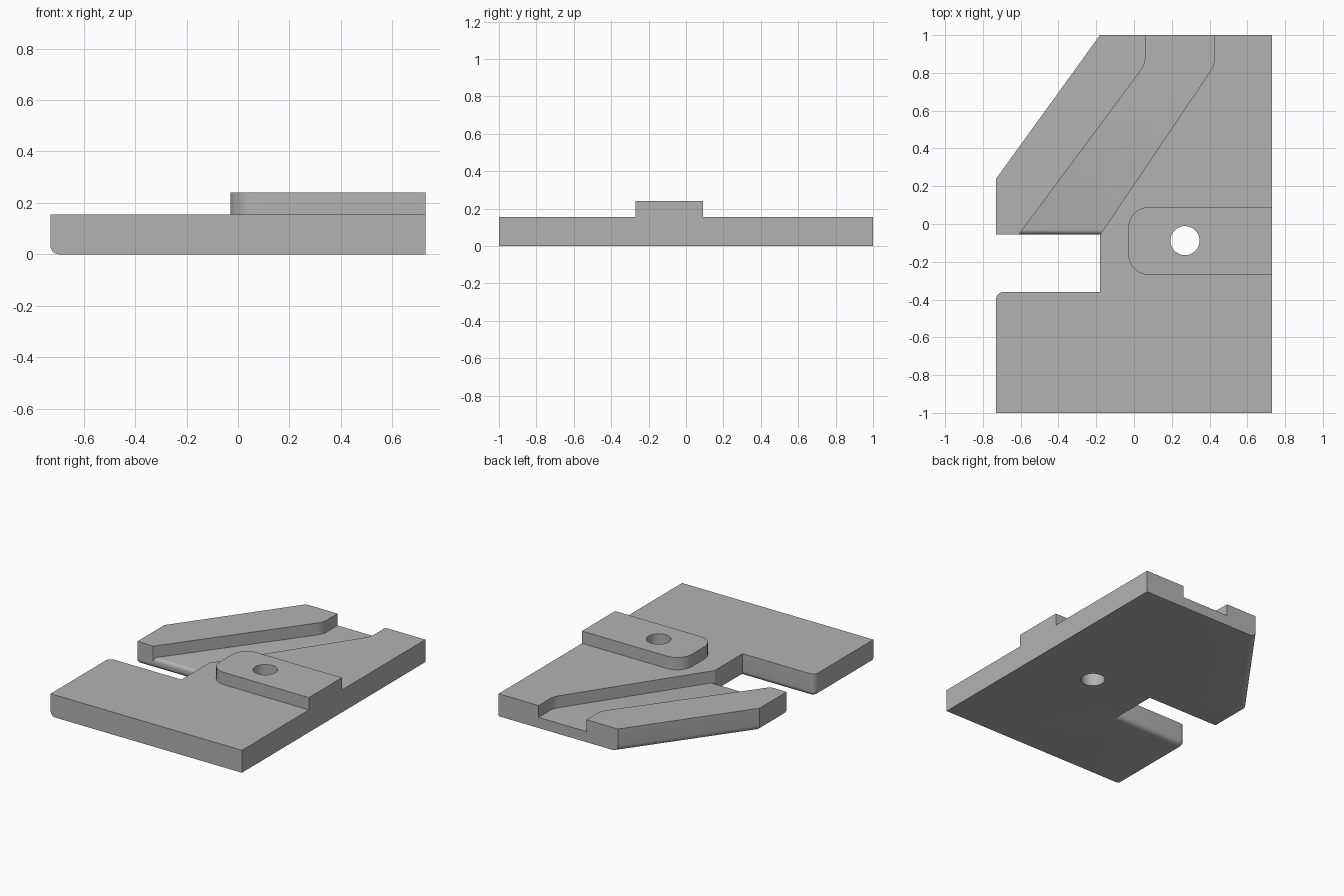
import bpy, bmesh
from math import sin, cos, pi
from mathutils import Vector

cube = bpy.data.objects.get("Cube")
if cube:
    bpy.data.objects.remove(cube, do_unlink=True)

THICK, FLOOR, TOP = 0.155, 0.073, 0.24
ROUND, LIP = 0.035, 0.025

grey = bpy.data.materials.new("plain grey")
grey.use_nodes = True
grey.diffuse_color = (0.45, 0.45, 0.45, 1)
grey.node_tree.nodes["Principled BSDF"].inputs["Base Color"].default_value = grey.diffuse_color


def outline(points, steps=8):
    """Closed 2D path; a point's third number is its fillet radius."""
    path = []
    for i, (x, y, r) in enumerate(points):
        p = Vector((x, y))
        if not r:
            path.append(p)
            continue
        a = (Vector(points[i - 1][:2]) - p).normalized()
        b = (Vector(points[(i + 1) % len(points)][:2]) - p).normalized()
        half = a.angle(b) / 2
        centre = p + (a + b).normalized() * r / sin(half)
        start = p + a * r * cos(half) / sin(half) - centre
        end = p + b * r * cos(half) / sin(half) - centre
        for k in range(steps + 1):
            d = start.lerp(end, k / steps) if k in (0, steps) else start.slerp(end, k / steps)
            path.append(centre + d.normalized() * r)
    return path


def prism(name, path, low, high, axes=lambda u, v, w: (u, v, w)):
    """Extrude a 2D path between two levels."""
    bm = bmesh.new()
    face = bm.faces.new([bm.verts.new(axes(p[0], p[1], low)) for p in path])
    new = bmesh.ops.extrude_face_region(bm, geom=[face])["geom"]
    shift = Vector(axes(0, 0, high)) - Vector(axes(0, 0, low))
    bmesh.ops.translate(bm, vec=shift, verts=[g for g in new if isinstance(g, bmesh.types.BMVert)])
    bmesh.ops.recalc_face_normals(bm, faces=bm.faces)
    mesh = bpy.data.meshes.new(name)
    bm.to_mesh(mesh)
    bm.free()
    mesh.materials.append(grey)
    obj = bpy.data.objects.new(name, mesh)
    bpy.context.collection.objects.link(obj)
    return obj


# Slotted base plate
plate = prism("slotted_plate", outline([
    (-0.73, -1, 0), (0.73, -1, 0), (0.73, 1, 0), (-0.18, 1, 0), (-0.73, 0.24, 0),
    (-0.73, -0.055, 0), (-0.18, -0.055, 0), (-0.18, -0.36, 0), (-0.73, -0.36, 0.04)]), 0, THICK)

# Rounded lower edges, except along the front and back ends
bm = bmesh.new()
bm.from_mesh(plate.data)
low_edges = [e for e in bm.edges if all(v.co.z < 0.001 for v in e.verts)
             and not all(abs(v.co.y) > 0.999 for v in e.verts)]
bmesh.ops.bevel(bm, geom=low_edges, offset=ROUND, segments=6, profile=0.5,
                affect='EDGES', clamp_overlap=True)
bm.to_mesh(plate.data)
bm.free()

# Raised pad with a rounded inner end
pad = prism("raised_pad", outline([
    (-0.03, -0.27, 0.11), (0.73, -0.27, 0), (0.73, 0.09, 0), (-0.03, 0.09, 0.11)]), 0.1, TOP)

# Diagonal channel, running out of the back end
channel = prism("channel_cutter", outline([
    (-0.642, -0.1, 0), (-0.209, -0.1, 0), (0.425, 0.84, 0.12), (0.425, 1.1, 0),
    (0.06, 1.1, 0), (0.06, 0.845, 0.12)]), FLOOR, 0.3)

# Rounded lip where the channel floor meets the slot
y0 = -0.055
arc = [(y0 + LIP * (1 - cos(t * pi / 12)), FLOOR - LIP * (1 - sin(t * pi / 12))) for t in range(7)]
lip = prism("lip_cutter", arc + [(y0 + LIP, FLOOR + 0.01), (y0 - 0.02, FLOOR + 0.01),
                                 (y0 - 0.02, FLOOR - LIP)], -0.609, -0.179,
            axes=lambda u, v, w: (w + 0.7 * (u - y0), u, v))

# Round hole through pad and plate
hole = prism("hole_cutter", [(0.27 + 0.077 * cos(k * pi / 20), -0.088 + 0.077 * sin(k * pi / 20))
                             for k in range(40)], -0.1, 0.4)

bpy.context.view_layer.objects.active = plate
for other, operation in ((channel, 'DIFFERENCE'), (lip, 'DIFFERENCE'),
                         (pad, 'UNION'), (hole, 'DIFFERENCE')):
    mod = plate.modifiers.new(other.name, 'BOOLEAN')
    mod.object, mod.operation, mod.solver = other, operation, 'EXACT'
    bpy.ops.object.modifier_apply(modifier=mod.name)
    bpy.data.objects.remove(other, do_unlink=True)

# Smooth the rounded edges, keep the rest crisp
bpy.ops.object.select_all(action='DESELECT')
plate.select_set(True)
bpy.ops.object.shade_smooth_by_angle(angle=0.5)
